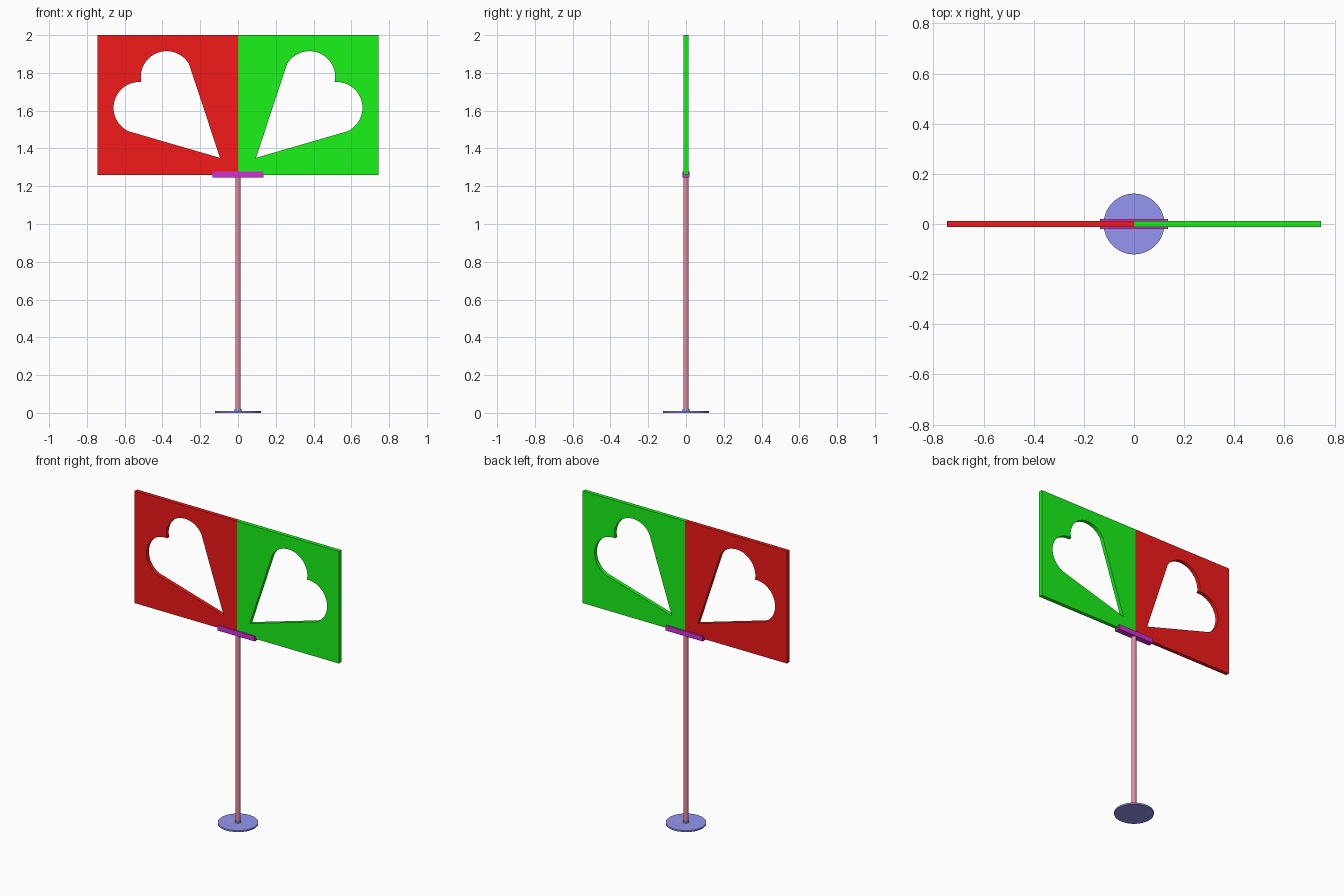
import bpy, bmesh
from math import radians, cos, sin, pi

if "Cube" in bpy.data.objects:
    bpy.data.objects.remove(bpy.data.objects["Cube"])


def paint(obj, name, rgb):
    mat = bpy.data.materials.new(name)
    mat.diffuse_color = (*rgb, 1)
    mat.use_nodes = True
    mat.node_tree.nodes["Principled BSDF"].inputs["Base Color"].default_value = mat.diffuse_color
    obj.data.materials.append(mat)


def extruded(name, outlines, half_depth, rotation):
    """Fill 2D outlines (inner ones become holes) and extrude them into a mesh."""
    curve = bpy.data.curves.new(name, 'CURVE')
    curve.dimensions = '2D'
    curve.fill_mode = 'BOTH'
    curve.extrude = half_depth
    for pts in outlines:
        spline = curve.splines.new('POLY')
        spline.points.add(len(pts) - 1)
        for p, (x, y) in zip(spline.points, pts):
            p.co = (x, y, 0, 1)
        spline.use_cyclic_u = True
    obj = bpy.data.objects.new(name, curve)
    bpy.context.collection.objects.link(obj)
    obj.rotation_euler = rotation
    bpy.ops.object.select_all(action='DESELECT')
    obj.select_set(True)
    bpy.context.view_layer.objects.active = obj
    bpy.ops.object.convert(target='MESH')
    obj = bpy.context.object
    bm = bmesh.new()
    bm.from_mesh(obj.data)
    bmesh.ops.remove_doubles(bm, verts=bm.verts, dist=1e-5)
    bmesh.ops.recalc_face_normals(bm, faces=bm.faces)
    bm.to_mesh(obj.data)
    bm.free()
    for poly in obj.data.polygons:
        poly.use_smooth = False
    return obj


def cylinder(name, r, z0, z1, sides):
    bpy.ops.mesh.primitive_cylinder_add(vertices=sides, radius=r, depth=z1 - z0,
                                        location=(0, 0, (z0 + z1) / 2))
    obj = bpy.context.object
    obj.name = name
    bpy.ops.object.shade_smooth_by_angle(angle=radians(40))
    return obj


def arc(cx, cz, r, a0, a1, n=20):
    angles = [radians(a0 + (a1 - a0) * i / n) for i in range(n + 1)]
    return [(cx + r * cos(a), cz + r * sin(a)) for a in angles]


# Heart cut-out: pointed tip near the pole, two round lobes
heart = ([(-0.095, 1.35)]
         + arc(-0.378, 1.778, 0.137, 30, 190)
         + arc(-0.522, 1.615, 0.137, 84, 244.5))

# Two flag panels, mirrored about the pole
for side, name, rgb in ((1, "red_panel", (0.9, 0.01, 0.01)),
                        (-1, "green_panel", (0.01, 0.9, 0.01))):
    square = [(0, 1.26), (-0.745, 1.26), (-0.745, 2.0), (0, 2.0)]
    outlines = [[(side * x, z) for x, z in pts] for pts in (square, heart)]
    panel = extruded(name, outlines, 0.0125, (pi / 2, 0, 0))
    paint(panel, name + "_paint", rgb)

# U-shaped channel gripping the lower edge of the panels
channel = [(-0.019, 1.245), (0.019, 1.245), (0.019, 1.279), (0.0126, 1.279),
           (0.0126, 1.259), (-0.0126, 1.259), (-0.0126, 1.279), (-0.019, 1.279)]
bracket = extruded("panel_bracket", [channel], 0.135, (pi / 2, 0, pi / 2))
paint(bracket, "purple_paint", (0.65, 0.03, 0.65))

# Pole, base disc and the small collar at its foot
pole = cylinder("pole", 0.0145, 0.008, 1.247, 24)
paint(pole, "pole_paint", (0.8, 0.25, 0.33))
base = cylinder("base_disc", 0.121, 0.0, 0.01, 64)
paint(base, "base_paint", (0.3, 0.3, 0.88))
collar = cylinder("base_collar", 0.018, 0.01, 0.02, 24)
collar.data.materials.append(base.data.materials[0])
